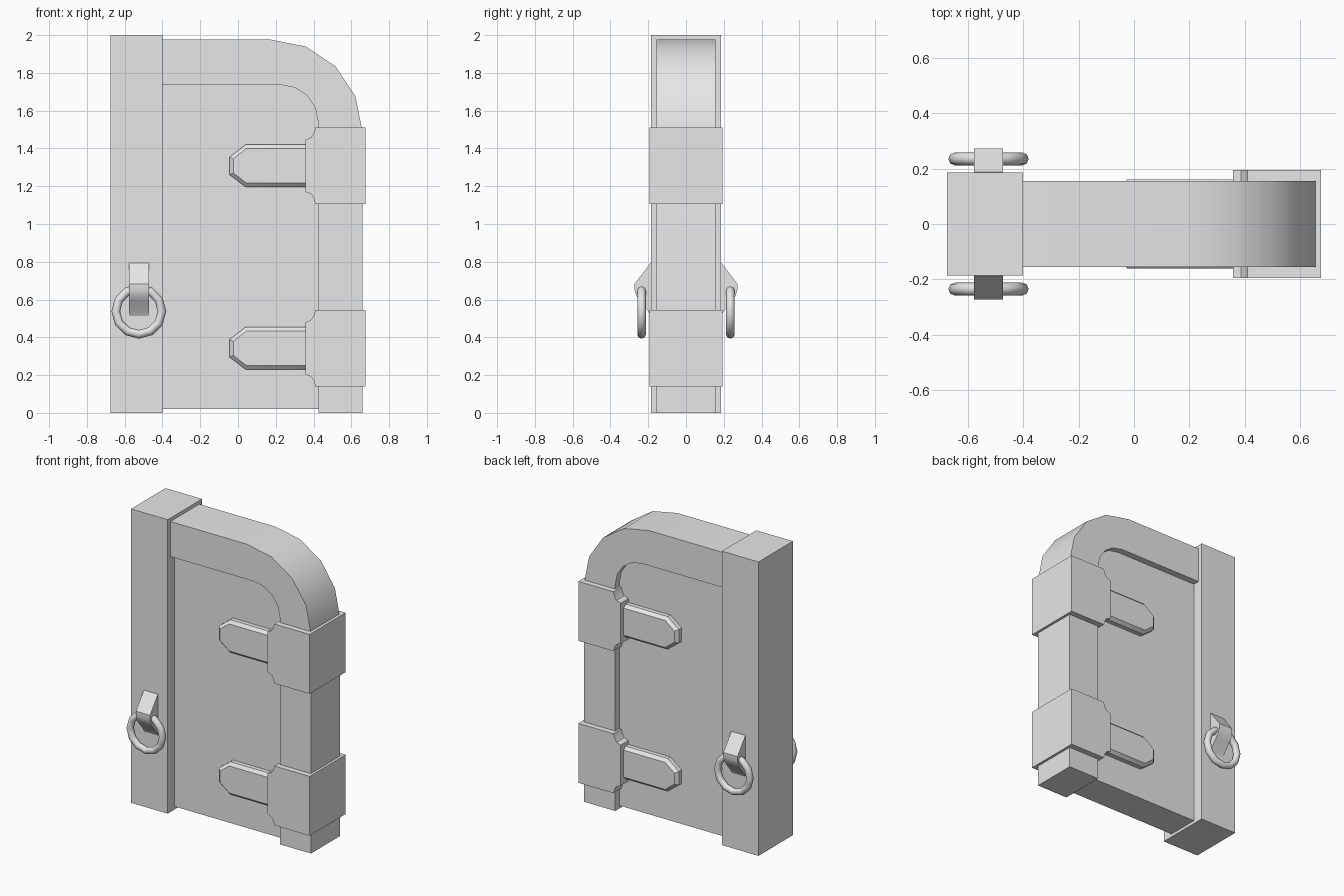
import bpy
import math
from mathutils import Vector

if "Cube" in bpy.data.objects:
    bpy.data.objects.remove(bpy.data.objects["Cube"], do_unlink=True)

grey = bpy.data.materials.new("plain grey")
grey.use_nodes = True
grey.diffuse_color = (0.8, 0.8, 0.8, 1)
grey.node_tree.nodes["Principled BSDF"].inputs["Base Color"].default_value = (0.8, 0.8, 0.8, 1)


def finish(obj, name, angle=30):
    obj.name = name
    obj.data.materials.append(grey)
    bpy.ops.object.select_all(action='DESELECT')
    obj.select_set(True)
    bpy.context.view_layer.objects.active = obj
    # make normals point outwards
    bpy.ops.object.mode_set(mode='EDIT')
    bpy.ops.mesh.select_all(action='SELECT')
    bpy.ops.mesh.normals_make_consistent(inside=False)
    bpy.ops.object.mode_set(mode='OBJECT')
    bpy.ops.object.shade_smooth_by_angle(angle=math.radians(angle))
    return obj


def loft(name, first, second, angle=30):
    """Solid between two matching outlines."""
    n = len(first)
    faces = [list(range(n)), list(range(2 * n - 1, n - 1, -1))]
    faces += [(i, (i + 1) % n, n + (i + 1) % n, n + i) for i in range(n)]
    mesh = bpy.data.meshes.new(name)
    mesh.from_pydata(first + second, [], faces)
    obj = bpy.data.objects.new(name, mesh)
    bpy.context.collection.objects.link(obj)
    return finish(obj, name, angle)


def slab(name, outline, half):
    """Front outline (x, z) given thickness along y."""
    return loft(name, [(x, -half, z) for x, z in outline],
                [(x, half, z) for x, z in outline])


def box(name, x0, x1, half, z0, z1):
    return slab(name, [(x0, z0), (x1, z0), (x1, z1), (x0, z1)], half)


def arc(cx, cz, r, steps=4):
    """Quarter arc from straight up to +x."""
    return [(cx + r * math.sin(a), cz + r * math.cos(a))
            for a in (math.pi / 2 * i / steps for i in range(steps + 1))]


# Hinge post and recessed door panel
box("hinge_post", -0.675, -0.40, 0.185, 0, 2)
panel = [(-0.41, 0.02), (0.5, 0.02), (0.5, 1.6), (0.3, 1.85), (-0.41, 1.85)]
slab("door_panel", panel, 0.11)

# Rounded frame running over the top and down the side
outer = arc(0.175, 1.493, 0.483)
inner = arc(0.225, 1.537, 0.20)
frame = [(-0.41, 1.976)] + outer + [(0.658, 0), (0.425, 0)] + inner[::-1] + [(-0.41, 1.737)]
slab("door_frame", frame, 0.155)

for level, z in (("lower", 0.342), ("upper", 1.308)):
    # Metal clasp with notched inner corners
    notch = [(0.41, 0.202), (0.40, 0.17), (0.387, 0.15), (0.357, 0.138)]
    outline = [(0.675, -0.202), (0.675, 0.202)] + notch + [(x, -h) for x, h in notch[::-1]]
    slab(level + "_clasp", [(x, z + h) for x, h in outline], 0.194)

    # Bevelled pointed straps on both faces
    for side, s in (("front", -1), ("back", 1)):
        base = [(0.37, 0.112), (0.04, 0.112), (-0.045, 0.047)]
        face = [(0.37, 0.092), (0.045, 0.092), (-0.025, 0.037)]
        rings = []
        for half_outline, y in ((base, 0.10), (base, 0.14), (face, 0.16)):
            full = half_outline + [(x, -h) for x, h in half_outline[::-1]]
            rings.append([(x, s * y, z + h) for x, h in full])
        loft(f"{level}_{side}_strap", rings[0], rings[1])
        loft(f"{level}_{side}_strap_bevel", rings[1], rings[2])

# Ring pulls on both faces of the post
for side, s in (("front", -1), ("back", 1)):
    hook = [(0.17, 0.794), (0.187, 0.794), (0.272, 0.683), (0.272, 0.65), (0.262, 0.62),
            (0.243, 0.592), (0.20, 0.54), (0.185, 0.512), (0.17, 0.512)]
    loft(side + "_ring_holder", [(-0.578, s * y, z) for y, z in hook],
         [(-0.472, s * y, z) for y, z in hook])
    bpy.ops.mesh.primitive_torus_add(
        major_segments=12, minor_segments=8, major_radius=0.122, minor_radius=0.023,
        location=Vector((-0.525, s * 0.235, 0.538)), rotation=(math.pi / 2, 0, 0))
    finish(bpy.context.object, side + "_pull_ring", 60)
